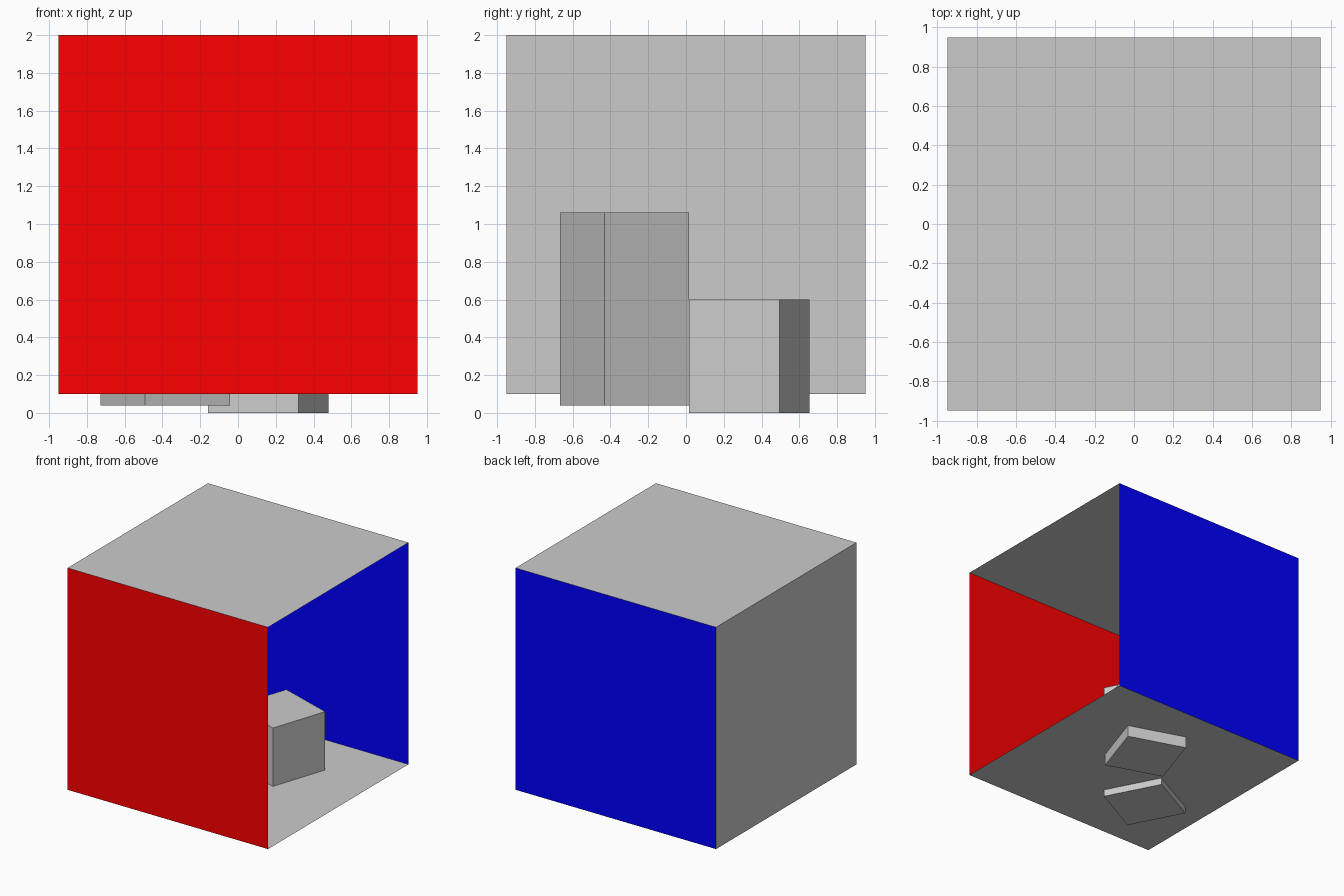
import bpy, bmesh
from math import atan2, pi
from mathutils import Matrix, Euler

if "Cube" in bpy.data.objects:
    bpy.data.objects.remove(bpy.data.objects["Cube"])

R = 0.95            # half width of the room
Z0, Z1 = 0.10, 2.0  # floor and ceiling heights
MID = (Z0 + Z1) / 2


def material(name, rgb):
    mat = bpy.data.materials.new(name)
    mat.diffuse_color = (*rgb, 1)
    mat.use_nodes = True
    mat.node_tree.nodes["Principled BSDF"].inputs["Base Color"].default_value = mat.diffuse_color
    return mat


def add_object(name, bm, mat=None):
    mesh = bpy.data.meshes.new(name)
    bm.to_mesh(mesh)
    bm.free()
    obj = bpy.data.objects.new(name, mesh)
    bpy.context.collection.objects.link(obj)
    if mat:
        mesh.materials.append(mat)
    return obj


def panel(name, location, rotation=(0, 0, 0), mat=None):
    """Thin square sheet, one side of the room."""
    bm = bmesh.new()
    bmesh.ops.create_grid(bm, x_segments=1, y_segments=1, size=R)
    obj = add_object(name, bm, mat)
    obj.location = location
    obj.rotation_euler = Euler(rotation)


def block(name, center, side, bottom, top, angle):
    """Square upright block turned about z."""
    bm = bmesh.new()
    bmesh.ops.create_cube(bm, size=1, matrix=Matrix.Diagonal((side, side, top - bottom, 1)))
    obj = add_object(name, bm)
    obj.location = (*center, (bottom + top) / 2)
    obj.rotation_euler.z = angle


red = material("red", (1.0, 0.0, 0.0))
blue = material("blue", (0.0, 0.0, 1.0))

# Room shell, open on the +x side, faces pointing inwards
panel("floor", (0, 0, Z0))
panel("ceiling", (0, 0, Z1), (pi, 0, 0))
panel("rear_wall", (-R, 0, MID), (0, pi / 2, 0))
panel("red_wall", (0, -R, MID), (-pi / 2, 0, 0), red)
panel("blue_wall", (0, R, MID), (pi / 2, 0, 0), blue)

# Two turned blocks that poke slightly through the floor
block("tall_block", (-0.385, -0.325), 0.507, 0.04, 1.06, atan2(0.235, 0.45))
block("short_block", (0.16, 0.335), 0.506, 0.0, 0.60, atan2(-0.16, 0.48))
